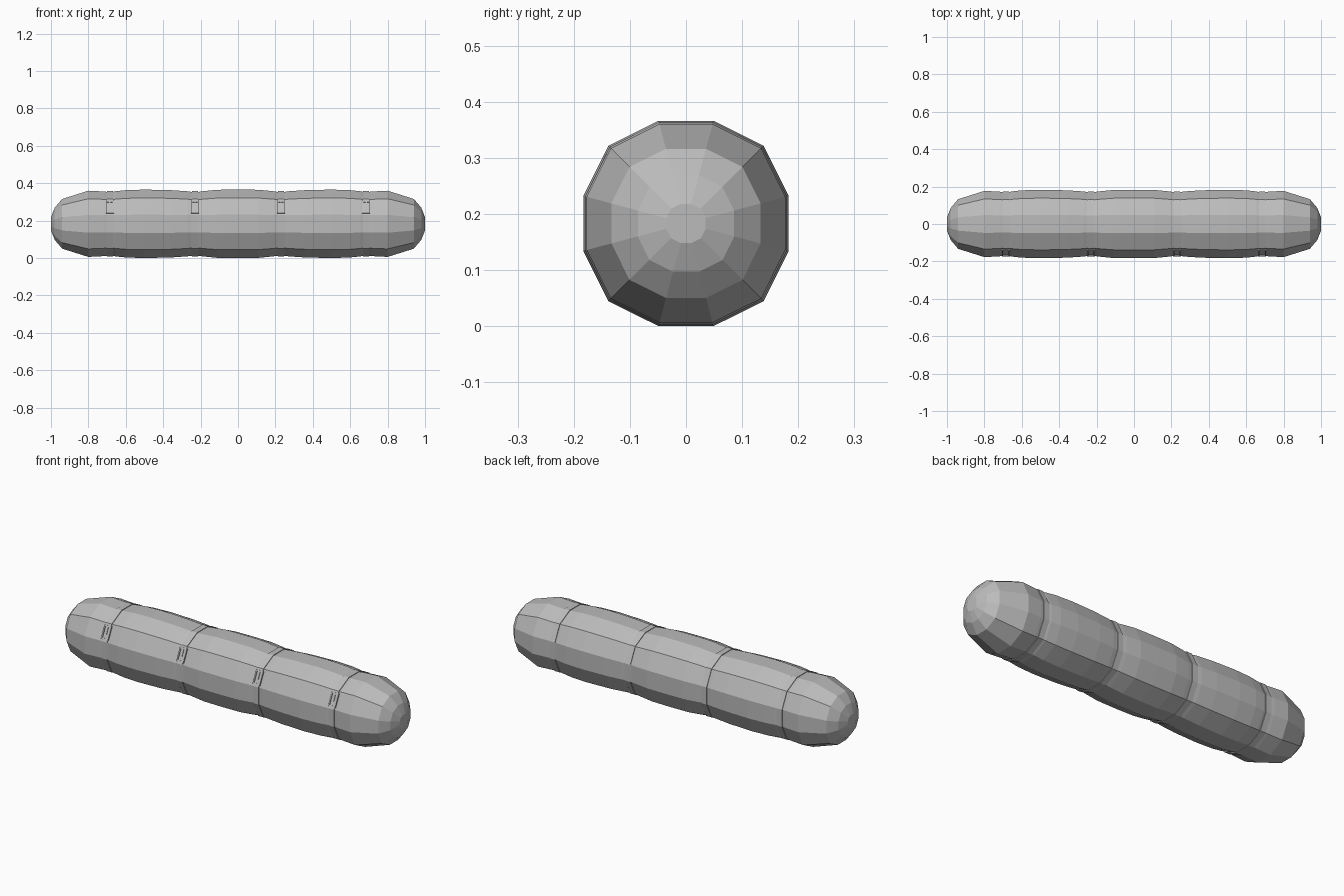
import bpy, bmesh
from math import cos, sin, radians
from mathutils import Matrix, Vector

if "Cube" in bpy.data.objects:
    bpy.data.objects.remove(bpy.data.objects["Cube"], do_unlink=True)

SIDES = 12
AXIS_Z = 0.183
STRAPS = (-0.685, -0.23, 0.23, 0.685)

grey = bpy.data.materials.new("grey cloth")
grey.use_nodes = True
colour = (0.5, 0.5, 0.5, 1)
grey.diffuse_color = colour
grey.node_tree.nodes["Principled BSDF"].inputs["Base Color"].default_value = colour


def finish(bm, name):
    bmesh.ops.recalc_face_normals(bm, faces=bm.faces)
    mesh = bpy.data.meshes.new(name)
    bm.to_mesh(mesh)
    bm.free()
    mesh.materials.append(grey)
    obj = bpy.data.objects.new(name, mesh)
    bpy.context.collection.objects.link(obj)
    return obj


def ring(bm, x, r):
    """Twelve-sided section, a little fuller on the diagonals."""
    verts = []
    for i in range(SIDES):
        a = radians(15 + 30 * i)
        k = r * (1.07 if i % 3 == 1 else 1.035)
        verts.append(bm.verts.new((x, k * cos(a), AXIS_Z + k * sin(a))))
    return verts


def loft(name, profile, closed=False):
    bm = bmesh.new()
    rings = [ring(bm, x, r) for x, r in profile]
    pairs = list(zip(rings, rings[1:]))
    if closed:
        pairs.append((rings[-1], rings[0]))
    else:
        bm.faces.new(rings[0])
        bm.faces.new(rings[-1])
    for a, b in pairs:
        for i in range(SIDES):
            j = (i + 1) % SIDES
            bm.faces.new((a[i], a[j], b[j], b[i]))
    return finish(bm, name)


# Rolled body: soft bulges pinched at the straps, rounded ends
half = [(0.11, 0.182), (0.19, 0.174), (0.21, 0.171), (0.25, 0.171),
        (0.27, 0.174), (0.36, 0.18), (0.5, 0.183), (0.6, 0.18),
        (0.655, 0.174), (0.668, 0.171), (0.702, 0.171), (0.72, 0.173),
        (0.8, 0.177), (0.94, 0.133), (0.98, 0.086), (1.0, 0.035)]
loft("bedroll_body", [(-x, r) for x, r in reversed(half)] + [(0, 0.183)] + half)


# Buckle: rectangular frame with a cross bar, lying on the upper front facet
def buckle(x, name):
    bm = bmesh.new()
    tilt = Matrix.Rotation(radians(-26.5), 4, "X")
    place = Matrix.Translation((x, -0.154, AXIS_Z + 0.089)) @ tilt
    bars = [((s * 0.018, 0, 0), (0.007, 0.009, 0.074)) for s in (-1, 1)]
    bars += [((0, 0, z), (0.036, 0.009, 0.008)) for z in (-0.033, 0.033)]
    bars += [((0, 0.001, 0.012), (0.007, 0.008, 0.04))]
    for at, size in bars:
        scale = Matrix.Diagonal(Vector((*size, 1)))
        bmesh.ops.create_cube(bm, size=1, matrix=place @ Matrix.Translation(at) @ scale)
    finish(bm, name)


# Straps around the roll, each with its buckle
for n, x in enumerate(STRAPS, 1):
    loft(f"strap_{n}", [(x - 0.016, 0.166), (x - 0.016, 0.1745),
                        (x + 0.016, 0.1745), (x + 0.016, 0.166)], closed=True)
    buckle(x, f"buckle_{n}")
